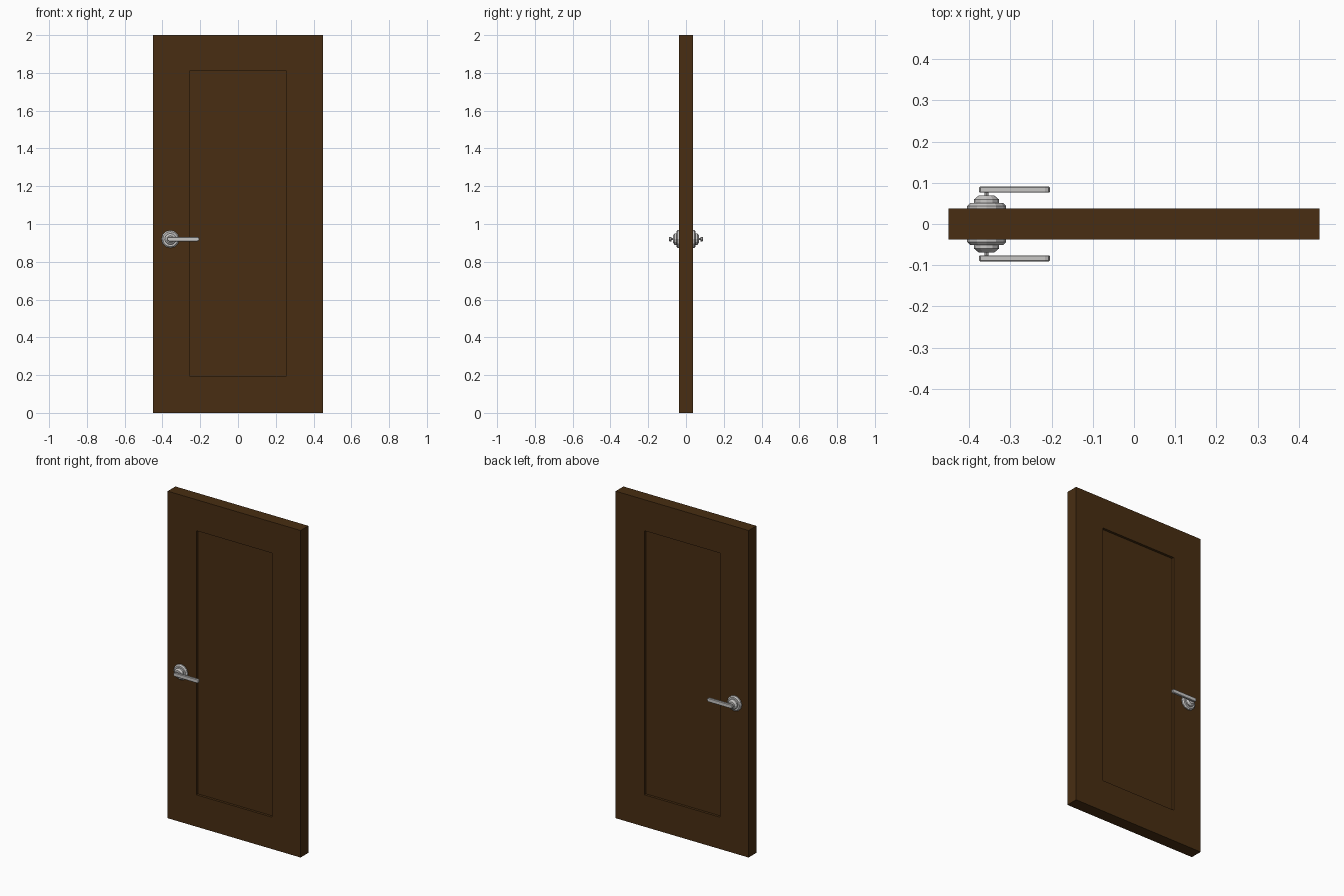
import bpy, bmesh, math
from mathutils import Matrix

if "Cube" in bpy.data.objects:
    bpy.data.objects.remove(bpy.data.objects["Cube"])


def material(name, rgb):
    m = bpy.data.materials.new(name)
    m.diffuse_color = (*rgb, 1)
    m.use_nodes = True
    m.node_tree.nodes["Principled BSDF"].inputs["Base Color"].default_value = m.diffuse_color
    return m


WOOD = material("dark_brown_wood", (0.065, 0.027, 0.006))
METAL = material("satin_metal", (0.58, 0.57, 0.56))
HX, HZ, T = -0.358, 0.92, 0.0375   # handle axis and half thickness of the door


def finish(name, bm, mat):
    bmesh.ops.recalc_face_normals(bm, faces=bm.faces)
    me = bpy.data.meshes.new(name)
    bm.to_mesh(me)
    bm.free()
    me.materials.append(mat)
    ob = bpy.data.objects.new(name, me)
    bpy.context.collection.objects.link(ob)
    return ob


def turned(name, profile, side, n=12):
    """Flat-faced turned part along y from (radius, y) pairs."""
    bm = bmesh.new()
    rings = []
    for r, y in profile:
        rings.append([bm.verts.new((HX + r * math.cos(2 * math.pi * i / n), side * y,
                                    HZ + r * math.sin(2 * math.pi * i / n))) for i in range(n)])
    for a, b in zip(rings, rings[1:]):
        for i in range(n):
            j = (i + 1) % n
            bm.faces.new((a[i], a[j], b[j], b[i]))
    bm.faces.new(rings[0])
    bm.faces.new(rings[-1])
    return finish(name, bm, METAL)


def lever(name, side):
    """Round-ended bar with softened edges."""
    x0, x1, r, y0, y1 = -0.376, -0.204, 0.0115, 0.076, 0.0905
    bm = bmesh.new()
    verts = []
    for cx, start in ((x1 - r, -90), (x0 + r, 90)):
        for k in range(5):
            a = math.radians(start + 45 * k)
            verts.append(bm.verts.new((cx + r * math.cos(a), side * y0, HZ + r * math.sin(a))))
    face = bm.faces.new(verts)
    ext = bmesh.ops.extrude_face_region(bm, geom=[face])
    bmesh.ops.translate(bm, vec=(0, side * (y1 - y0), 0),
                        verts=[v for v in ext["geom"] if isinstance(v, bmesh.types.BMVert)])
    rims = [e for e in bm.edges if abs(e.verts[0].co.y - e.verts[1].co.y) < 1e-5]
    bmesh.ops.bevel(bm, geom=rims, offset=0.002, segments=1, affect='EDGES')
    return finish(name, bm, METAL)


# Door slab with a recessed panel inset into front and back
bm = bmesh.new()
bmesh.ops.create_cube(bm, size=1, matrix=Matrix.Translation((0, 0, 1)) @ Matrix.Diagonal((0.9, 2 * T, 2, 1)))
bm.normal_update()
for f in [f for f in bm.faces if abs(f.normal.y) > 0.9]:
    s = 1 if f.normal.y > 0 else -1

    def shape(verts):
        for v in verts:
            v.co.x = math.copysign(0.256, v.co.x)
            v.co.z = 1.81 if v.co.z > 1 else 0.195

    bmesh.ops.inset_individual(bm, faces=[f], thickness=0.19)
    shape(f.verts)
    bmesh.ops.inset_individual(bm, faces=[f], thickness=0.001)
    shape(f.verts)
    for v in f.verts:
        v.co.y = s * (T - 0.015)
finish("door_slab", bm, WOOD)

# Handle sets on both faces
for label, s in (("front", -1), ("back", 1)):
    turned(label + "_rosette", [(0.047, T - 0.003), (0.047, 0.044), (0.040, 0.051)], s)
    turned(label + "_collar", [(0.030, 0.050), (0.030, 0.060), (0.019, 0.069)], s)
    turned(label + "_stem", [(0.005, 0.068), (0.005, 0.078)], s, 8)
    lever(label + "_lever", s)
